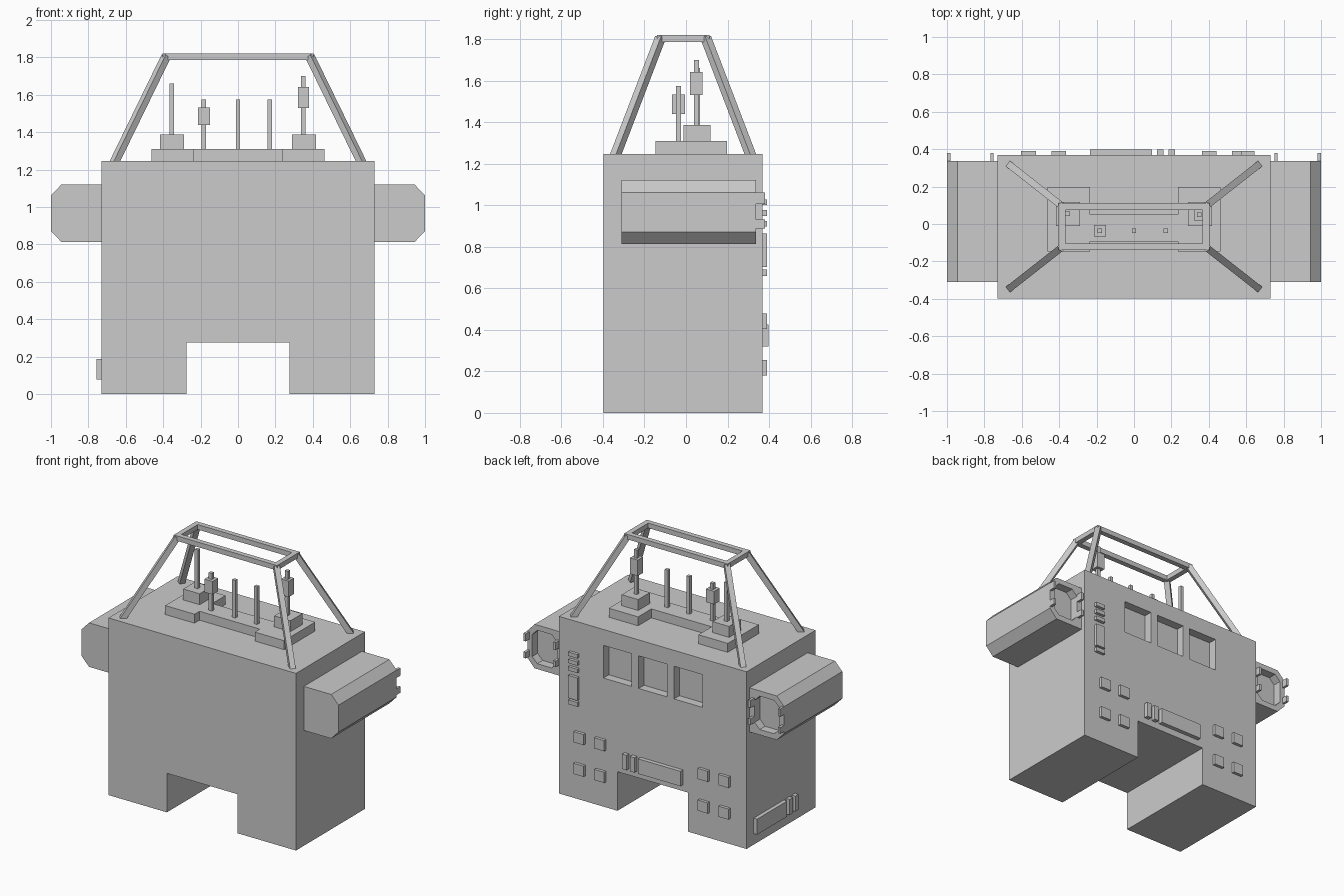
import bpy, bmesh
from mathutils import Vector

if "Cube" in bpy.data.objects:
    bpy.data.objects.remove(bpy.data.objects["Cube"])


def make(name, bm):
    bmesh.ops.recalc_face_normals(bm, faces=bm.faces)
    me = bpy.data.meshes.new(name)
    bm.to_mesh(me)
    bm.free()
    ob = bpy.data.objects.new(name, me)
    bpy.context.collection.objects.link(ob)
    return ob


def add_box(bm, x0, x1, y0, y1, z0, z1):
    vs = bmesh.ops.create_cube(bm, size=1)["verts"]
    for v in vs:
        v.co = Vector((x1 if v.co.x > 0 else x0,
                       y1 if v.co.y > 0 else y0,
                       z1 if v.co.z > 0 else z0))


def boxes(name, *dims):
    bm = bmesh.new()
    for d in dims:
        add_box(bm, *d)
    return make(name, bm)


def extrude_y(name, profile, y0, y1):
    """Extrude an x-z profile from y0 to y1."""
    bm = bmesh.new()
    face = bm.faces.new([bm.verts.new((x, y0, z)) for x, z in profile])
    ext = bmesh.ops.extrude_face_region(bm, geom=[face])["geom"]
    bmesh.ops.translate(bm, vec=(0, y1 - y0, 0),
                        verts=[g for g in ext if isinstance(g, bmesh.types.BMVert)])
    return make(name, bm)


def cut(ob, cutter):
    mod = ob.modifiers.new("recess", "BOOLEAN")
    mod.operation = "DIFFERENCE"
    mod.solver = "EXACT"
    mod.object = cutter
    cutter.hide_render = True
    bpy.context.view_layer.objects.active = ob
    bpy.ops.object.modifier_apply(modifier=mod.name)
    bpy.data.objects.remove(cutter, do_unlink=True)


def beam(name, a, b, w):
    a, b = Vector(a), Vector(b)
    h = (b - a).length / 2
    bm = bmesh.new()
    add_box(bm, -w / 2, w / 2, -w / 2, w / 2, -h, h)
    ob = make(name, bm)
    ob.rotation_mode = "QUATERNION"
    ob.rotation_quaternion = (b - a).to_track_quat("Z", "Y")
    ob.location = (a + b) / 2
    return ob


BACK = 0.369

# Main body with arch between the feet and three recessed back windows
body = extrude_y("body", [(-0.73, 0), (-0.275, 0), (-0.275, 0.275), (0.275, 0.275),
                          (0.275, 0), (0.73, 0), (0.73, 1.247), (-0.73, 1.247)], -0.398, BACK)
cut(body, boxes("window_cutter", *[(c - 0.11, c + 0.11, BACK - 0.06, 0.5, 0.905, 1.135)
                                   for c in (-0.275, 0, 0.275)]))

# Side pods with chamfered outer edges, octagonal recess and latches at the back
for s, side in ((-1, "left"), (1, "right")):
    pod = extrude_y(side + "_pod", [(s * x, z) for x, z in
                    [(0.73, 0.812), (0.943, 0.812), (1, 0.872), (1, 1.062),
                     (0.943, 1.122), (0.73, 1.122)]], -0.31, 0.337)
    x0, x1, z0, z1, c = 0.77, 0.962, 0.85, 1.085, 0.04
    cut(pod, extrude_y("pod_cutter", [(s * x, z) for x, z in
        [(x0 + c, z0), (x1 - c, z0), (x1, z0 + c), (x1, z1 - c),
         (x1 - c, z1), (x0 + c, z1), (x0, z1 - c), (x0, z0 + c)]], 0.277, 0.5))
    boxes(side + "_pod_latches", *[
        (min(s * xa, s * xb), max(s * xa, s * xb), 0.33, 0.38, za, zb)
        for xa, xb in ((0.75, 0.768), (0.982, 1.0))
        for za, zb in ((0.887, 0.93), (1.007, 1.06))])

# Back panel controls
boxes("square_buttons", *[(x, x + 0.078, BACK - 0.01, 0.39, z, z + 0.075)
                          for x in (-0.603, -0.442, 0.364, 0.525) for z in (0.18, 0.403)])
boxes("status_buttons", *[(0.573, 0.645, BACK - 0.01, 0.39, z, z + 0.027)
                          for z in (0.897, 0.949, 1.0)])
boxes("vertical_panel", (0.573, 0.645, BACK - 0.01, 0.39, 0.703, 0.863),
      (0.573, 0.645, BACK - 0.01, 0.39, 0.66, 0.69))
boxes("back_bar", *[(a, b, BACK - 0.01, 0.398, 0.32, 0.425)
                    for a, b in ((-0.235, 0.096), (0.123, 0.158), (0.185, 0.22))])
boxes("side_bar", *[(-0.757, -0.72, a, b, 0.078, 0.187)
                    for a, b in ((-0.045, 0.29), (-0.108, -0.072), (-0.17, -0.135))])

# Stepped roof plates
boxes("center_plate", (-0.235, 0.235, -0.093, 0.05, 1.24, 1.31))
for s, side in ((-1, "left"), (1, "right")):
    xa, xb = sorted((s * 0.235, s * 0.463))
    boxes(side + "_plate", (xa, xb, -0.148, 0.197, 1.24, 1.31))
    xa, xb = sorted((s * 0.29, s * 0.418))
    boxes(side + "_plinth", (xa, xb, -0.012, 0.118, 1.3, 1.387))

# Antennas, two with boxes on them
for i, (x, y, z0, z1) in enumerate([(-0.355, 0.055, 1.38, 1.66), (0.35, 0.05, 1.38, 1.7),
                                    (-0.183, -0.035, 1.3, 1.575), (0, -0.035, 1.3, 1.575),
                                    (0.17, -0.035, 1.3, 1.575)]):
    boxes(f"antenna_{i + 1}", (x - 0.012, x + 0.012, y - 0.012, y + 0.012, z0, z1))
boxes("antenna_boxes", (0.32, 0.38, 0.02, 0.08, 1.53, 1.642),
      (-0.215, -0.15, -0.068, -0.006, 1.44, 1.532))

# Carrying frame: rectangular top ring and four splayed legs
yc = -0.014
boxes("frame_ring", (-0.403, 0.403, yc - 0.126, yc - 0.09, 1.785, 1.82),
      (-0.403, 0.403, yc + 0.09, yc + 0.126, 1.785, 1.82),
      (-0.403, -0.367, yc - 0.09, yc + 0.09, 1.785, 1.82),
      (0.367, 0.403, yc - 0.09, yc + 0.09, 1.785, 1.82))
for sx in (-1, 1):
    for sy in (-1, 1):
        beam("frame_leg", (sx * 0.663, yc + sy * 0.328, 1.235),
             (sx * 0.385, yc + sy * 0.11, 1.805), 0.037)
